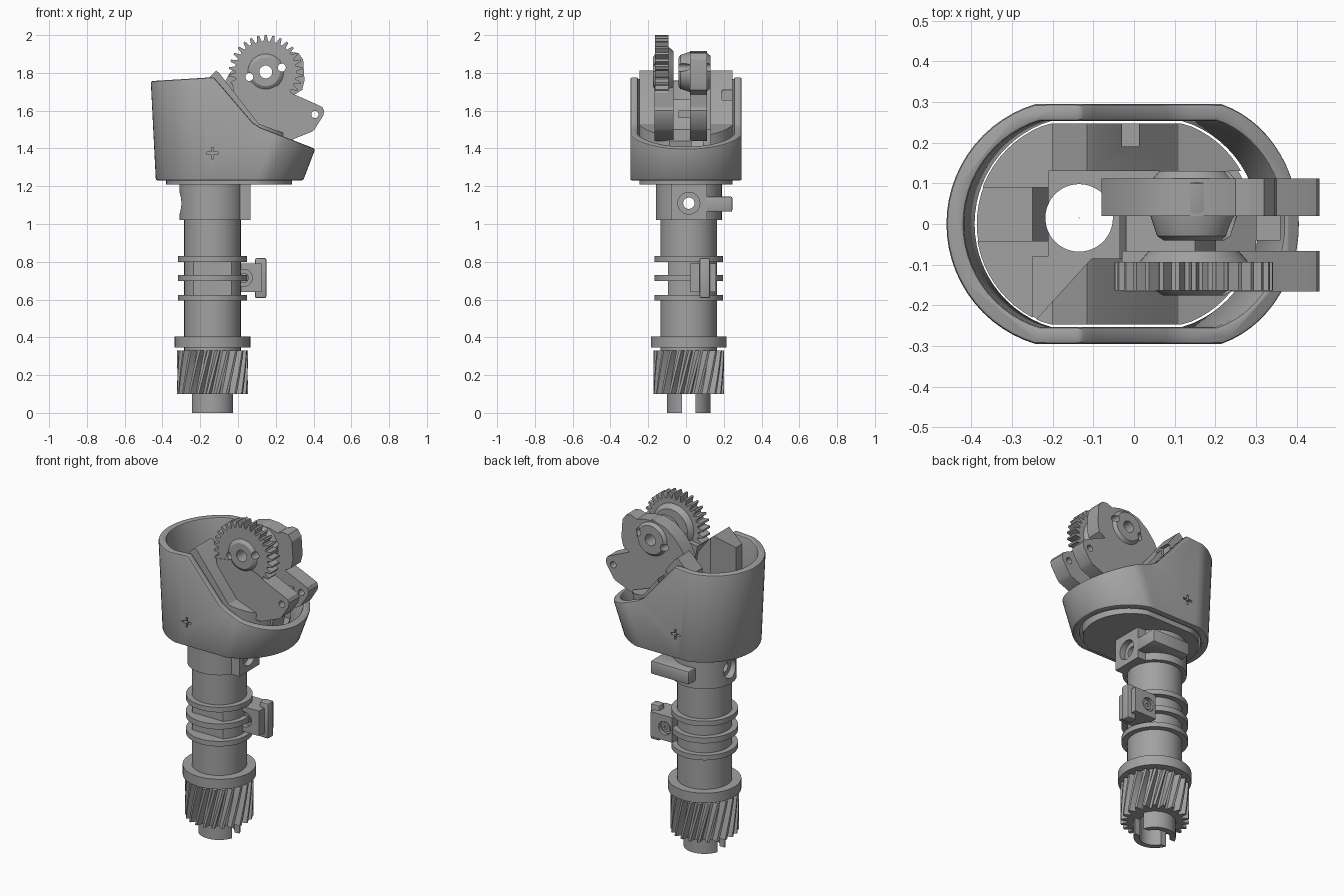
import bpy, bmesh
from math import pi, cos, sin
from mathutils import Matrix, Vector

cube = bpy.data.objects.get("Cube")
if cube:
    bpy.data.objects.remove(cube, do_unlink=True)

grey = bpy.data.materials.new("plain grey")
grey.use_nodes = True
COLOUR = (0.36, 0.36, 0.36, 1)
grey.diffuse_color = COLOUR
grey.node_tree.nodes["Principled BSDF"].inputs["Base Color"].default_value = COLOUR

AX, AY = -0.135, 0.015      # shaft axis
BORE = 0.083
HUB = (0.147, 1.805)        # gear centre in x and z


def loft(name, rings, closed=False):
    """Skin matching rings; cap both ends, or join last to first."""
    bm = bmesh.new()
    rows = [[bm.verts.new(p) for p in ring] for ring in rings]
    pairs = list(zip(rows, rows[1:])) + ([(rows[-1], rows[0])] if closed else [])
    n = len(rows[0])
    for a, b in pairs:
        for i in range(n):
            j = (i + 1) % n
            bm.faces.new((a[i], a[j], b[j], b[i]))
    if not closed:
        bm.faces.new(rows[0])
        bm.faces.new(rows[-1])
    bmesh.ops.recalc_face_normals(bm, faces=bm.faces)
    mesh = bpy.data.meshes.new(name)
    bm.to_mesh(mesh)
    bm.free()
    mesh.materials.append(grey)
    obj = bpy.data.objects.new(name, mesh)
    bpy.context.collection.objects.link(obj)
    return obj


def side_plate(name, pts, y0, y1):
    return loft(name, [[(x, y, z) for x, z in pts] for y in (y0, y1)])


def box(name, x, y, z):
    return side_plate(name, [(x[0], z[0]), (x[1], z[0]), (x[1], z[1]), (x[0], z[1])], *y)


def circle(r, n=48):
    return [(r * cos(2 * pi * i / n), r * sin(2 * pi * i / n)) for i in range(n)]


def lathe(name, profile):
    """Turn a closed (radius, z) loop about the shaft axis."""
    return loft(name, [[(AX + r * u, AY + r * v, z) for u, v in circle(1, 64)]
                       for r, z in profile], closed=True)


def tube(name, r, z0, z1, hole=BORE):
    return lathe(name, [(r, z0), (r, z1), (hole, z1), (hole, z0)])


def rod_y(name, x, z, stops):
    """Round part along y; stops are (radius, y)."""
    return loft(name, [[(x + u, y, z + v) for u, v in circle(r)] for r, y in stops])


def rod_x(name, y, z, r, x0, x1):
    return loft(name, [[(x, y + u, z + v) for u, v in circle(r)] for x in (x0, x1)])


def apply(obj, mod):
    bpy.context.view_layer.objects.active = obj
    bpy.ops.object.modifier_apply(modifier=mod.name)


def cut(obj, *cutters, keep=False):
    for c in cutters:
        mod = obj.modifiers.new("cut", 'BOOLEAN')
        mod.operation, mod.solver, mod.object = 'DIFFERENCE', 'EXACT', c
        apply(obj, mod)
        if not keep:
            bpy.data.objects.remove(c, do_unlink=True)


def bevel(obj, width, segments=2):
    mod = obj.modifiers.new("bevel", 'BEVEL')
    mod.width, mod.segments, mod.angle_limit = width, segments, 0.8
    apply(obj, mod)


def gear_outline(outer, root, teeth, turn=0):
    pts = []
    for i in range(teeth):
        for r, f in ((root, -.36), (outer, -.13), (outer, .13), (root, .36)):
            a = 2 * pi * (i + f) / teeth + turn
            pts.append((r * cos(a), r * sin(a)))
    return pts


def stadium(left, right, r, half, z, n=32):
    """Rounded outline with its long sides clipped flat at +-half."""
    pts = []
    for cx, start in ((right - r, -pi / 2), (left + r, pi / 2)):
        for i in range(n + 1):
            a = start + pi * i / n
            pts.append((cx + r * cos(a), max(-half, min(half, r * sin(a))), z))
    return pts


# Hollow shaft, with a flat on the front
shaft = tube("shaft", 0.15, 0.33, 1.03)
cut(shaft, box("c", (-.5, .3), (-.4, -.095), (.61, .81)))
tube("shaft_flange", 0.2, 0.345, 0.405)
for name, z0, z1 in (("lower", .595, .625), ("middle", .697, .73), ("upper", .8, .83)):
    tube(name + "_ring", 0.182, z0, z1)

# Slotted foot
foot = tube("slotted_foot", 0.115, 0, 0.12)
cut(foot, box("c", (-.4, .2), (-.02, .05), (-.1, .1)))

# Helical pinion
layers = 8
pinion = loft("helical_pinion", [
    [(AX + u, AY + v, .1 + .23 * k / layers)
     for u, v in gear_outline(.187, .152, 22, .32 * k / layers)]
    for k in range(layers + 1)])
cut(pinion, tube("c", BORE, 0, .5, .001))

# Clamp tab with a screw on the front and back
clamp = box("clamp_block", (-.02, .125), (.02, .16), (.64, .79))
cut(clamp, rod_y("c", .03, .715, ((.045, 0), (.045, .05))),
    rod_y("c", .03, .715, ((.04, .14), (.04, .2))))
plate = box("clamp_plate", (.09, .15), (.072, .128), (.607, .82))
bevel(plate, .01)
for name, y0, y1 in (("front_screw", .032, .06), ("back_screw", .13, .15)):
    screw = rod_y(name, .03, .715, ((.027, y0), (.027, y1)))
    cut(screw, rod_y("c", .03, .715, ((.012, y0 - .1), (.012, y0 + .01))) if y0 < .1 else
        rod_y("c", .03, .715, ((.012, y1 - .01), (.012, y1 + .1))))

# Collar with cross bore and side lobe
collar = tube("collar", .175, 1.02, 1.23)
block = box("collar_block", (-.04, .065), (-.08, .11), (1.02, 1.22))
cut(block, tube("c", BORE + .01, .9, 1.4, .001))
for part in (collar, block):
    cut(part, rod_x("c", AY, 1.11, .058, -.4, -.27), rod_x("c", AY, 1.11, .058, .03, .2),
        rod_x("c", AY, 1.11, .03, -.4, .2))
lobe = box("collar_lobe", (-.19, .065), (.1, .245), (1.065, 1.145))
cut(lobe, tube("c", .15, .9, 1.4, .001))
bevel(lobe, .012)

# Open drafted cup with a sloping rim
cup = loft("cup", [stadium(-.435, .345, .308, .295, 1.23),
                   stadium(-.465, .57, .308, .295, 1.82)])
cut(cup, loft("c", [stadium(-.39, .292, .265, .253, 1.2),
                    stadium(-.425, .545, .265, .253, 1.9)]),
    side_plate("c", [(-.6, 1.748), (-.13, 1.777), (-.1, 1.745), (.08, 1.535),
                     (.12, 1.51), (.7, 1.285), (.7, 2), (-.6, 2)], -.5, .5))
bevel(cup, .01)
cut(cup, box("c", (-.165, -.105), (-.5, .5), (1.369, 1.381)),
    box("c", (-.141, -.129), (-.5, .5), (1.345, 1.405)))

# Cradle inside the cup: base, two wings, channel and bore
cradle = loft("cradle", [stadium(-.38, .285, .26, .247, 1.21),
                         stadium(-.4, .32, .26, .247, 1.9)])
cut(cradle,
    side_plate("c", [(-.6, 1.5), (-.2, 1.5), (-.2, 1.73), (-.115, 1.812), (-.1, 1.8),
                     (.11, 1.53), (.6, 1.35), (.6, 2.1), (-.6, 2.1)], -.5, .5),
    box("c", (-.21, .6), (-.085, .13), (1.34, 2.1)),
    side_plate("c", [(-.6, 1.44), (-.25, 1.44), (-.19, 1.34), (-.19, 1.6), (-.6, 1.6)],
               -.042, .09),
    box("c", (-.05, .012), (.19, .3), (1.63, 1.71)),
    loft("c", [[(-.25, -.245, z), (-.2, -.19, z), (-.1, -.08, z), (-.25, -.08, z)]
               for z in (1.34, 2)]),
    tube("c", BORE, 1, 2.2, .001))
bridge = side_plate("cradle_bridge", [(-.04, 1.3), (.27, 1.3), (.3, 1.44), (.2, 1.5),
                                      (.18, 1.62), (.15, 1.66), (-.02, 1.62)], -.09, .03)
cut(bridge, tube("c", BORE, 1, 2.2, .001))

# Front toothed arm and back plain arm share a lower tab
tab = [(.3, 1.685), (.425, 1.63), (.447, 1.618), (.456, 1.6), (.452, 1.575),
       (.405, 1.5), (.39, 1.488), (.27, 1.44), (.08, 1.44)]
front_arm = side_plate("front_arm", [(-.03, 1.74), (.1, 1.76), (.24, 1.72)] + tab + [(0, 1.58)],
                       -.166, -.066)
gear = side_plate("sector_gear", [(HUB[0] + u, HUB[1] + v)
                                  for u, v in gear_outline(.195, .163, 30, pi / 2)], -.163, -.093)
gear_boss = rod_y("gear_boss", *HUB, ((.075, -.176), (.1, -.16), (.14, -.1), (.11, -.066)))
back_arm = side_plate("back_arm", [(-.08, 1.73), (-.05, 1.79), (0, 1.85), (.06, 1.895),
                                   (.13, 1.915), (.2, 1.91), (.25, 1.895), (.285, 1.91),
                                   (.32, 1.905), (.345, 1.87), (.352, 1.76), (.34, 1.71)]
                      + tab + [(-.03, 1.58)], .02, .112)
back_boss = rod_y("back_boss", *HUB, ((.075, -.04), (.09, -.03), (.11, .03), (.11, .1), (.085, .13)))

# Pivot and fixing holes through both arms
for x, z, r in ((*HUB, .034), (.06, 1.778, .021), (.232, 1.828, .021), (.407, 1.58, .019)):
    hole = rod_y("c", x, z, ((r, -.4), (r, .4)))
    for part in (front_arm, gear, gear_boss, back_arm, back_boss):
        cut(part, hole, keep=True)
    bpy.data.objects.remove(hole, do_unlink=True)
box("stop_pin", (.3, .36), (-.04, .03), (1.56, 1.6))

# Centre the model in plan, then smooth curved faces
bpy.ops.object.select_all(action='DESELECT')
for obj in bpy.context.scene.objects:
    if obj.type == 'MESH':
        obj.select_set(True)
bpy.context.view_layer.objects.active = shaft
bpy.ops.object.shade_smooth_by_angle(angle=0.5)
